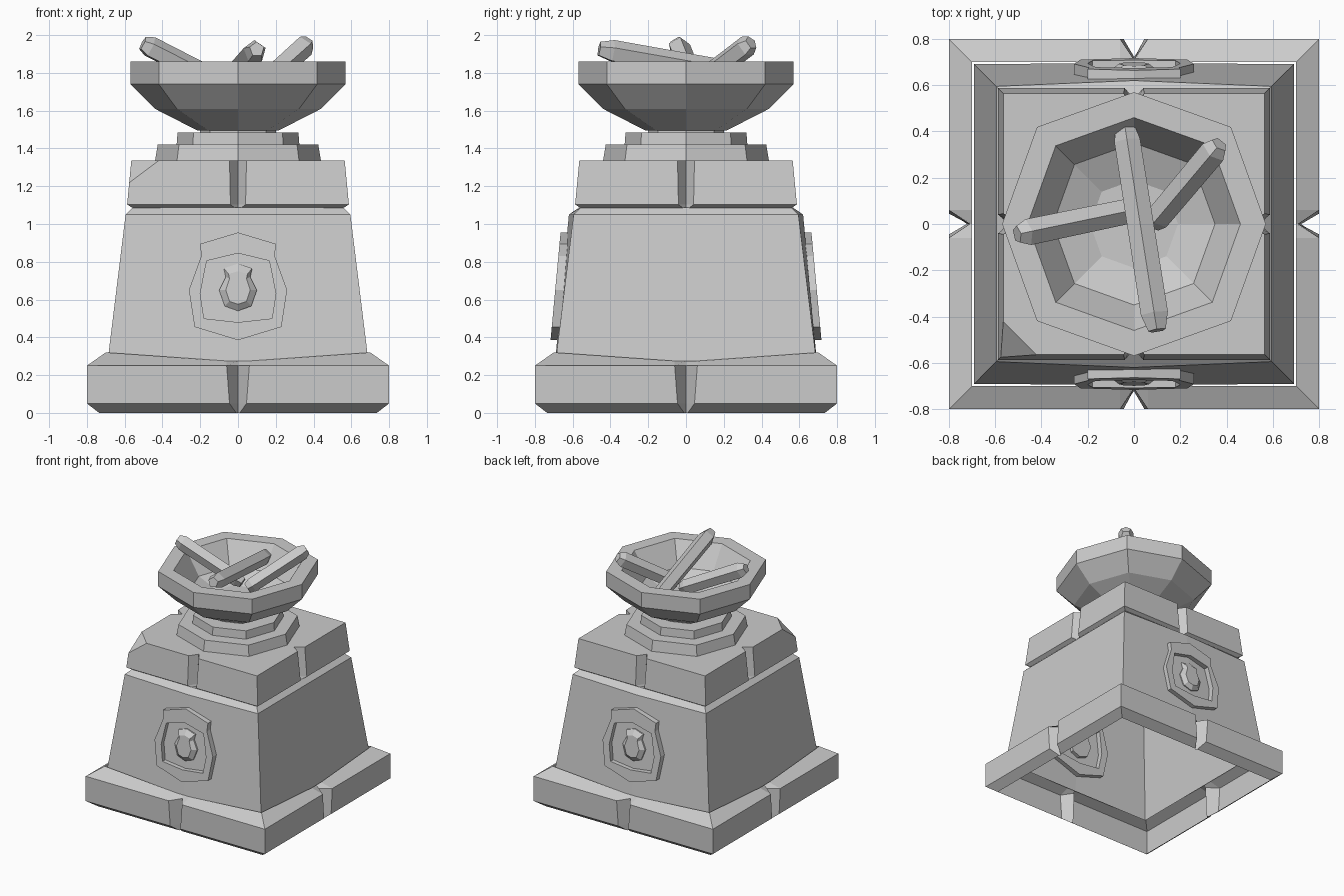
import bpy, bmesh, math
from mathutils import Vector

if "Cube" in bpy.data.objects:
    bpy.data.objects.remove(bpy.data.objects["Cube"])


def finish(name, bm):
    bmesh.ops.recalc_face_normals(bm, faces=bm.faces)
    me = bpy.data.meshes.new(name)
    bm.to_mesh(me)
    bm.free()
    ob = bpy.data.objects.new(name, me)
    bpy.context.collection.objects.link(ob)
    return ob


def loft(rows, cap_start=False, cap_end=False, loop=False):
    """Bridge a list of closed rings that share the same point count."""
    bm = bmesh.new()
    rings = [[bm.verts.new(p) for p in r] for r in rows]
    pairs = list(zip(rings, rings[1:]))
    if loop:
        pairs.append((rings[-1], rings[0]))
    n = len(rings[0])
    for a, b in pairs:
        for i in range(n):
            j = (i + 1) % n
            bm.faces.new((a[i], a[j], b[j], b[i]))
    if cap_start:
        bm.faces.new(rings[0])
    if cap_end:
        bm.faces.new(rings[-1])
    return bm


def notched_square(h, z, w, depth, zmid=None):
    """Square ring with a V notch in the middle of each side."""
    zm = z if zmid is None else zmid
    side = [(-h, -h, z), (-w, -h, zm), (0, -h + depth, zm), (w, -h, zm)]
    pts = []
    for k in range(4):
        c, s = [(1, 0), (0, 1), (-1, 0), (0, -1)][k]
        pts += [(x * c - y * s, x * s + y * c, zz) for x, y, zz in side]
    return pts


def octagon(r, z):
    """Octagon with a corner facing front, diagonals slightly fuller."""
    return [(r * f * math.cos(i * math.pi / 4), r * f * math.sin(i * math.pi / 4), z)
            for i in range(8) for f in [1.04 if i % 2 else 1.0]]


# Plinth, open underneath, notched on every side
finish("plinth", loft([
    notched_square(0.735, 0.0, 0.01, 0.012),
    notched_square(0.80, 0.05, 0.045, 0.085),
    notched_square(0.80, 0.25, 0.06, 0.09),
    notched_square(0.70, 0.32, 0.06, 0.0, 0.275)]))


# Tapered body, front and back slightly bowed
def body_ring(h, mid, z):
    return [(-h, -h, z), (0, -mid, z), (h, -h, z), (h, h, z), (0, mid, z), (-h, h, z)]


finish("body", loft([body_ring(0.692, 0.694, 0.26), body_ring(0.595, 0.62, 1.05),
                     body_ring(0.555, 0.565, 1.088)], cap_end=True))

# Cap block with notches and one chipped corner
bm = loft([notched_square(0.55, 1.08, 0.01, 0.012),
           notched_square(0.587, 1.103, 0.04, 0.065),
           notched_square(0.565, 1.335, 0.045, 0.065)], cap_start=True, cap_end=True)
bmesh.ops.recalc_face_normals(bm, faces=bm.faces)
a, b, c = Vector((-0.42, -0.566, 1.335)), Vector((-0.566, -0.42, 1.335)), Vector((-0.575, -0.575, 1.22))
no = (b - a).cross(c - a)
if no.dot(Vector((-1, -1, 1))) < 0:
    no.negate()
cut = bmesh.ops.bisect_plane(bm, geom=bm.verts[:] + bm.edges[:] + bm.faces[:],
                             plane_co=a, plane_no=no, clear_outer=True)
bmesh.ops.edgenet_fill(bm, edges=[e for e in cut["geom_cut"] if isinstance(e, bmesh.types.BMEdge)])
finish("cap_block", bm)

# Stepped octagonal foot and neck
finish("bowl_foot", loft([octagon(r, z) for r, z in [
    (0.44, 1.33), (0.425, 1.42), (0.325, 1.42), (0.32, 1.485), (0.2, 1.485), (0.2, 1.52)]],
    cap_start=True, cap_end=True))

# Bowl, outside then over the rim to the inside
finish("bowl", loft([octagon(r, z) for r, z in [
    (0.215, 1.495), (0.44, 1.61), (0.57, 1.74), (0.57, 1.86), (0.46, 1.86),
    (0.35, 1.68), (0.19, 1.61)]], cap_start=True, cap_end=True))


# Logs: five-sided sticks with tapered ends
def log(name, p, q, r):
    p, q = Vector(p), Vector(q)
    d = q - p
    rot = d.to_track_quat('Z', 'Y')
    rows = []
    for t, s in [(0, 0.65), (0.08, 1.0), (0.92, 0.95), (1, 0.65)]:
        rows.append([p + d * t + rot @ Vector((r * s * math.cos(k * math.tau / 5 + 0.3),
                                               r * s * math.sin(k * math.tau / 5 + 0.3), 0))
                     for k in range(5)])
    finish(name, loft(rows, True, True))


log("log_long", (0.10, -0.46, 1.925), (-0.04, 0.43, 1.77), 0.062)
log("log_left", (-0.505, -0.045, 1.955), (0.0, 0.06, 1.70), 0.06)
log("log_right", (0.37, 0.345, 1.96), (0.08, 0.0, 1.70), 0.06)


# Emblem frame and gem on the sloping front and back
def outline(half, depth, sgn):
    """Mirror a half outline (x, z) and lay it on the body slope."""
    pts = half + [(-x, z) for x, z in reversed(half[1:-1])]
    return [(x, sgn * (0.69 - 0.093 * (z - 0.3) + depth), z) for x, z in pts]


frame_out = [(0, 0.955), (0.20, 0.895), (0.195, 0.83), (0.26, 0.65), (0.23, 0.455), (0, 0.385)]
frame_in = [(0, 0.845), (0.165, 0.805), (0.175, 0.76), (0.20, 0.63), (0.18, 0.50), (0, 0.48)]
gem_out = [(0, 0.79), (0.075, 0.765), (0.065, 0.72), (0.10, 0.65), (0.07, 0.565), (0, 0.54)]
gem_in = [(0, 0.75), (0.05, 0.735), (0.045, 0.71), (0.065, 0.65), (0.045, 0.59), (0, 0.575)]
for side, sgn in (("front", -1), ("back", 1)):
    finish(side + "_frame", loft([outline(frame_out, -0.04, sgn), outline(frame_out, 0.035, sgn),
                                  outline(frame_in, 0.035, sgn), outline(frame_in, -0.04, sgn)], loop=True))
    finish(side + "_gem", loft([outline(gem_out, -0.03, sgn), outline(gem_out, 0.008, sgn),
                                outline(gem_in, 0.035, sgn)], cap_start=True, cap_end=True))
